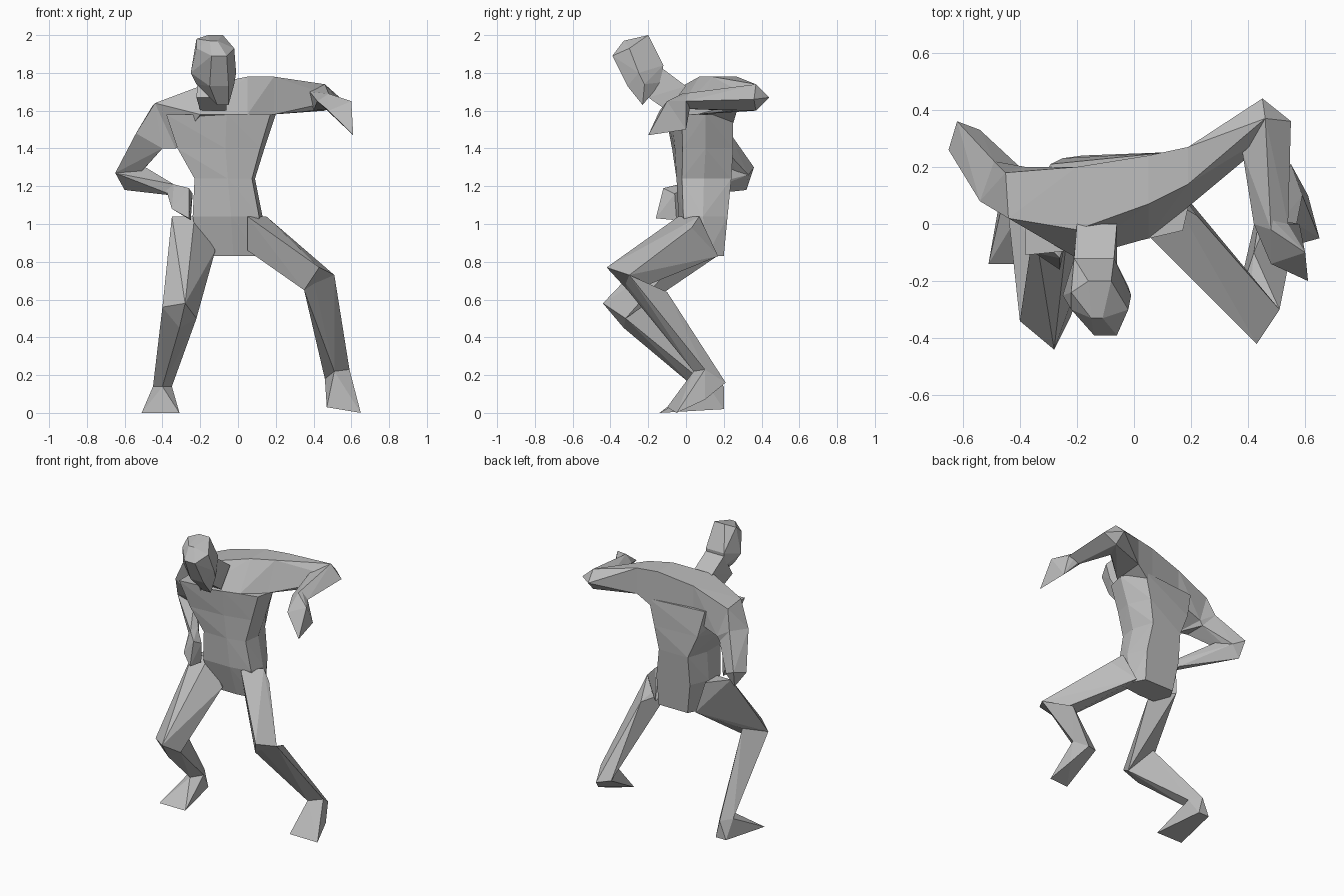
import bpy
import bmesh

if "Cube" in bpy.data.objects:
    bpy.data.objects.remove(bpy.data.objects["Cube"], do_unlink=True)

GREY = (.5, .5, .5, 1)
clay = bpy.data.materials.new("clay_grey")
clay.use_nodes = True
clay.diffuse_color = GREY
clay.node_tree.nodes["Principled BSDF"].inputs["Base Color"].default_value = GREY


def part(name, *sections):
    """Skin each pair of neighbouring sections with a faceted convex segment."""
    mesh = bpy.data.meshes.new(name)
    body = bmesh.new()
    pairs = list(zip(sections, sections[1:])) or [(sections[0], [])]
    for start, end in pairs:
        verts = [body.verts.new(point) for point in list(start) + list(end)]
        result = bmesh.ops.convex_hull(body, input=verts)
        loose = {item for item in result["geom_interior"] + result["geom_unused"]
                 if isinstance(item, bmesh.types.BMVert)}
        bmesh.ops.delete(body, geom=list(loose), context="VERTS")
    bmesh.ops.recalc_face_normals(body, faces=body.faces[:])
    body.to_mesh(mesh)
    body.free()
    mesh.materials.append(clay)
    obj = bpy.data.objects.new(name, mesh)
    bpy.context.collection.objects.link(obj)


def slab(z, right, left, front, back, skew):
    """Trunk section with a broad front, skewed so the left side sits further back."""
    centre, half = (left + right) / 2, (left - right) / 2
    outline = [(-1, 0), (.1, 0), (.9, .1), (1, .5), (.7, 1), (-.7, 1), (-1, .5)]
    return [(centre + u * half, front + v * (back - front) + skew * u * half, z)
            for u, v in outline]


def yoke(x, front, back, top, low, overhang):
    """Shoulder section whose chest edge hangs forward of its upper edge."""
    return [(x, front, top), (x, back, top),
            (x, back, low), (x, front - overhang, 1.58)]


def across(x, y, z, half):
    """Two corners, one on each side of a point."""
    return [(x - half, y, z), (x + half, y, z)]


def knob(x, y, z, wide, deep, high):
    """Diamond-shaped joint."""
    return (across(x, y, z, wide)
            + [(x, y + side * deep, z + side * high) for side in (-1, 1)]
            + [(x, y - side * deep, z + side * high) for side in (-1, 1)])


# Trunk from the crotch up to the chest
part("torso",
     slab(.83, -.2, .12, .02, .2, 0),
     slab(1.04, -.24, .13, -.04, .22, 0),
     slab(1.24, -.23, .09, -.05, .24, 0),
     slab(1.4, -.32, .14, -.06, .24, .06),
     slab(1.58, -.38, .2, -.08, .23, .1))

# Shoulder girdle, running from the right shoulder to the left arm
right_shoulder = [(-.44, .02, 1.64), (-.45, .18, 1.63),
                  (-.38, .2, 1.43), (-.33, .03, 1.4)]
left_shoulder = yoke(.19, .14, .27, 1.78, 1.6, .08)
part("shoulders", right_shoulder,
     yoke(-.2, -.02, .2, 1.73, 1.5, .1),
     yoke(.05, .07, .24, 1.78, 1.5, .12),
     left_shoulder)

# Neck and head, leaning forward and turned
part("neck",
     across(-.13, 0, 1.73, .07) + across(-.13, -.1, 1.6, .07),
     across(-.14, -.12, 1.82, .07) + across(-.14, -.2, 1.67, .08))
part("head",
     # crown and brow
     across(-.12, -.2, 2, .04) + across(-.15, -.24, 1.98, .07)
     + across(-.12, -.3, 1.93, .1) + across(-.13, -.33, 1.97, .02)
     + across(-.1, -.39, 1.89, .04)
     # skull sides and nape
     + across(-.13, -.25, 1.8, .12) + across(-.14, -.12, 1.84, .07)
     + across(-.14, -.13, 1.75, .07)
     # cheeks and chin
     + across(-.12, -.22, 1.74, .1) + across(-.1, -.31, 1.73, .05)
     + across(-.08, -.23, 1.63, .03))

# Left arm: raised out and back, forearm swung forward
left_elbow = [(.46, .37, 1.74), (.45, .44, 1.67), (.55, .36, 1.66),
              (.46, .37, 1.6), (.38, .25, 1.7), (.4, .25, 1.6)]
left_wrist = knob(.48, 0, 1.65, .06, .02, .04)
part("left_upper_arm", left_shoulder, left_elbow)
part("left_forearm", left_elbow, left_wrist)
part("left_hand", left_wrist,
     [(.6, -.1, 1.65), (.61, -.2, 1.47), (.48, -.14, 1.6), (.58, 0, 1.5)])

# Right arm: elbow out behind, hand resting on the hip
right_elbow = [(-.65, .26, 1.27), (-.62, .36, 1.3), (-.54, .33, 1.26),
               (-.49, .22, 1.3), (-.6, .32, 1.18)]
right_wrist = knob(-.34, 0, 1.18, .04, .04, .03)
part("right_upper_arm", right_shoulder,
     [(-.54, .08, 1.48), (-.49, .22, 1.5), (-.4, .2, 1.4), (-.4, .05, 1.4)],
     right_elbow)
part("right_forearm", right_elbow, right_wrist)
part("right_hand", right_wrist,
     [(-.24, -.06, 1.16), (-.26, -.12, 1.19), (-.35, -.1, 1.08),
      (-.26, -.16, 1.03), (-.25, -.05, 1.02)])

# Left leg: stepped wide, heel lifted
knee_cap = [(.43, -.42, .77), (.51, -.3, .73), (.35, -.31, .65)]
left_ankle = [(.51, .04, .22), (.59, .1, .23), (.55, .21, .16), (.46, .17, .18)]
part("left_thigh",
     [(.05, -.04, 1.04), (.15, .07, 1.04), (.22, .03, .98),
      (.12, .17, .83), (.05, 0, .86)],
     knee_cap + [(.42, -.22, .67)])
part("left_shin", knee_cap[1:] + [(.4, -.33, .7), (.42, -.1, .64)], left_ankle)
part("left_foot", left_ankle, [(.65, -.05, 0), (.47, -.1, .03), (.61, .1, .07)])

# Right leg: bent under the body, foot flat
right_knee = [(-.28, -.44, .58), (-.4, -.34, .56),
              (-.31, -.18, .62), (-.22, -.32, .5)]
right_ankle = knob(-.4, .12, .14, .05, .08, 0)
part("right_thigh",
     across(-.29, 0, 1.04, .06)
     + [(-.24, .13, 1.04), (-.2, .18, .84), (-.12, 0, .86)],
     right_knee)
part("right_shin", right_knee + [(-.31, -.33, .45)], right_ankle)
part("right_foot", right_ankle,
     across(-.41, -.14, 0, .1) + across(-.41, .2, .02, .04))
